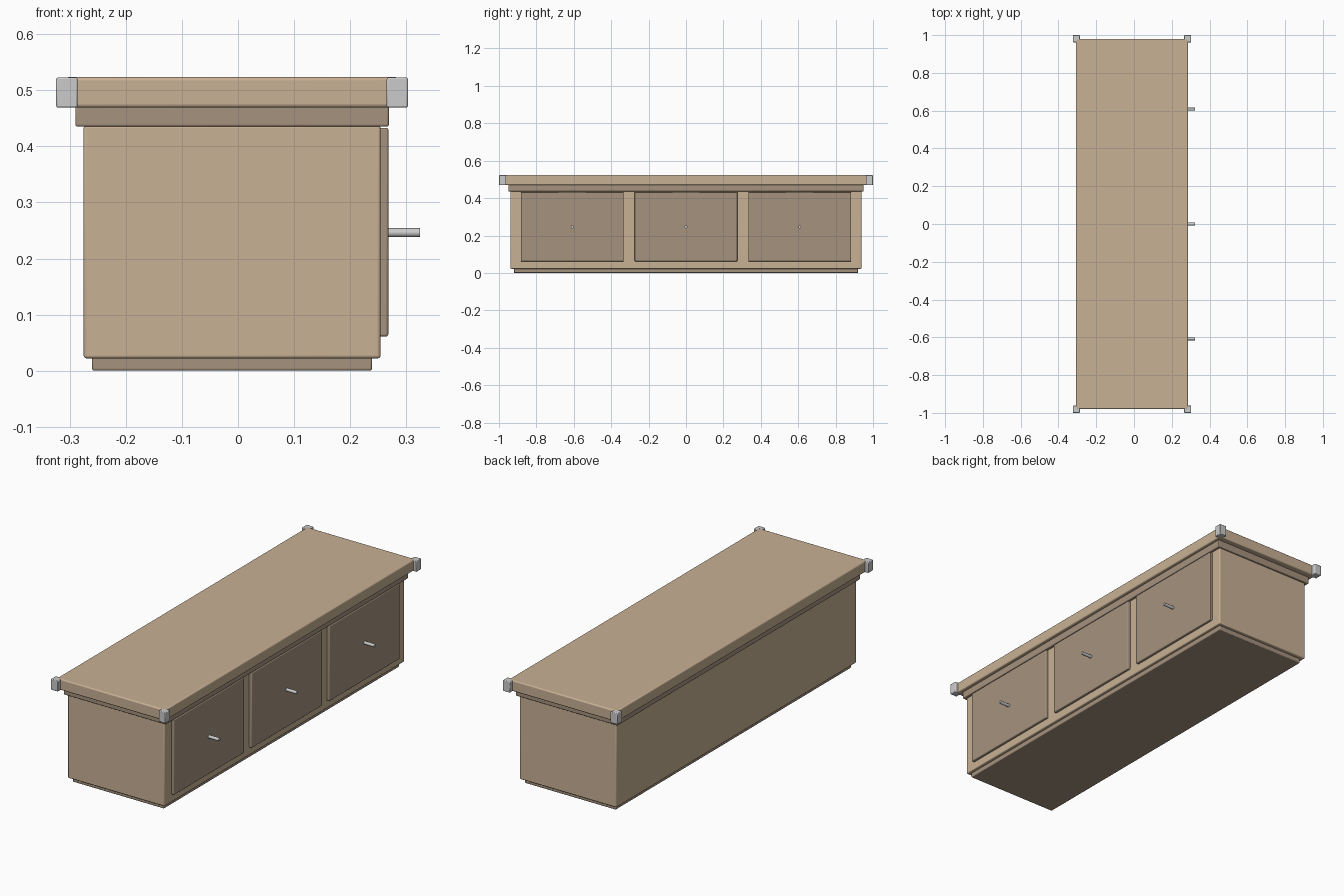
import bpy, math

if "Cube" in bpy.data.objects:
    bpy.data.objects.remove(bpy.data.objects["Cube"])


def material(name, rgb):
    m = bpy.data.materials.new(name)
    m.diffuse_color = (*rgb, 1)
    m.use_nodes = True
    m.node_tree.nodes["Principled BSDF"].inputs["Base Color"].default_value = m.diffuse_color
    return m


LIGHT = material("light_wood", (0.58, 0.44, 0.30))
DARK = material("dark_wood", (0.38, 0.29, 0.21))


def finish(ob, name, mat):
    ob.name = name
    if mat:
        ob.data.materials.append(mat)
    bpy.ops.object.shade_smooth_by_angle(angle=math.radians(35))


def box(name, x, y, z, mat=None, bevel=0.004, segments=3):
    """Rounded box from (min, max) ranges on each axis."""
    bpy.ops.mesh.primitive_cube_add(size=1, location=[sum(r) / 2 for r in (x, y, z)])
    ob = bpy.context.object
    ob.scale = [r[1] - r[0] for r in (x, y, z)]
    bpy.ops.object.transform_apply(location=False, rotation=False, scale=True)
    mod = ob.modifiers.new("rounded_edges", "BEVEL")
    mod.width = bevel
    mod.segments = segments
    finish(ob, name, mat)


# Carcass, from plinth to top
box("plinth", (-0.26, 0.239), (-0.92, 0.92), (0, 0.026), DARK)
box("cabinet_body", (-0.275, 0.254), (-0.938, 0.938), (0.022, 0.438), LIGHT, 0.005)
box("upper_moulding", (-0.29, 0.269), (-0.949, 0.949), (0.435, 0.473), DARK)
box("top_slab", (-0.307, 0.286), (-0.979, 0.979), (0.469, 0.5235), LIGHT, 0.006)

# Metal corner caps on the top
for x in (-0.324, 0.265):
    for y in (-1.0, 0.962):
        box("corner_cap", (x, x + 0.038), (y, y + 0.038), (0.469, 0.5225), None, 0.003, 2)

# Drawer fronts with their pin handles
for y in (-0.608, 0, 0.608):
    box("drawer_front", (0.245, 0.268), (y - 0.275, y + 0.275), (0.061, 0.433), DARK)
    bpy.ops.mesh.primitive_cylinder_add(vertices=12, radius=0.008, depth=0.063,
                                        location=(0.2925, y, 0.246),
                                        rotation=(0, math.pi / 2, 0))
    finish(bpy.context.object, "drawer_handle", None)
